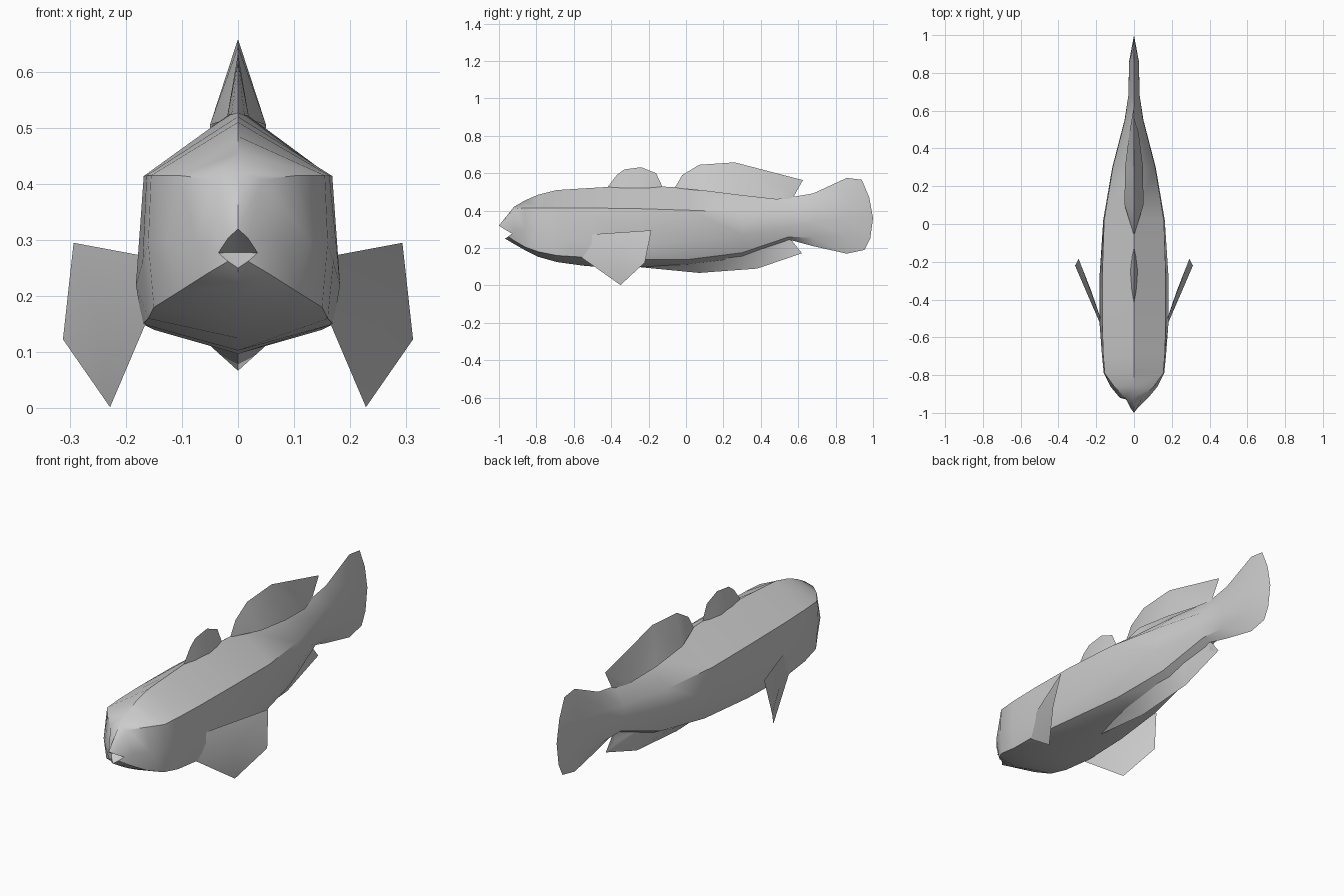
import bpy, bmesh, math
from mathutils import Vector

if "Cube" in bpy.data.objects:
    bpy.data.objects.remove(bpy.data.objects["Cube"])

grey = bpy.data.materials.new("fish_grey")
grey.diffuse_color = (0.6, 0.6, 0.6, 1)
grey.use_nodes = True
grey.node_tree.nodes["Principled BSDF"].inputs["Base Color"].default_value = grey.diffuse_color


def make_object(name, bm, angle=35):
    bmesh.ops.remove_doubles(bm, verts=bm.verts, dist=0.0005)
    bmesh.ops.dissolve_degenerate(bm, dist=0.0001, edges=bm.edges)
    bmesh.ops.recalc_face_normals(bm, faces=bm.faces)
    mesh = bpy.data.meshes.new(name)
    bm.to_mesh(mesh)
    bm.free()
    mesh.materials.append(grey)
    obj = bpy.data.objects.new(name, mesh)
    bpy.context.collection.objects.link(obj)
    bpy.ops.object.select_all(action='DESELECT')
    obj.select_set(True)
    bpy.context.view_layer.objects.active = obj
    bpy.ops.object.shade_smooth_by_angle(angle=math.radians(angle))
    return obj


def section(y, top, shoulder, mid, low, bottom):
    """Half outline of one body slice, from back ridge to belly."""
    return [(0, y, top), (shoulder[0], y, shoulder[1]), (mid[0], y, mid[1]),
            (low[0], y, low[1]), (0, y, bottom)]


# Body slices from lips to tail edge
lips = [(0, -1, 0.32), (0.018, -0.975, 0.303), (0.035, -0.93, 0.277),
        (0.018, -0.95, 0.262), (0, -0.967, 0.25)]
tail_edge = [(0, 0.94, 0.565), (0, 0.98, 0.47), (0, 1, 0.36),
             (0, 0.985, 0.25), (0, 0.955, 0.19)]
slices = [
    lips,
    section(-0.92, 0.42, (0.045, 0.408), (0.075, 0.30), (0.055, 0.24), 0.222),
    section(-0.86, 0.455, (0.105, 0.415), (0.125, 0.30), (0.11, 0.205), 0.188),
    section(-0.79, 0.485, (0.155, 0.415), (0.16, 0.295), (0.15, 0.18), 0.153),
    section(-0.69, 0.51, (0.163, 0.415), (0.17, 0.26), (0.16, 0.16), 0.125),
    section(-0.53, 0.52, (0.168, 0.414), (0.182, 0.22), (0.17, 0.15), 0.103),
    section(-0.27, 0.535, (0.168, 0.411), (0.182, 0.215), (0.15, 0.14), 0.097),
    section(0.02, 0.522, (0.158, 0.402), (0.163, 0.24), (0.115, 0.14), 0.10),
    section(0.30, 0.50, (0.112, 0.392), (0.115, 0.27), (0.075, 0.175), 0.14),
    section(0.55, 0.47, (0.048, 0.39), (0.05, 0.31), (0.035, 0.26), 0.245),
    section(0.68, 0.492, (0.03, 0.405), (0.03, 0.34), (0.028, 0.255), 0.21),
    section(0.86, 0.575, (0.025, 0.43), (0.026, 0.36), (0.022, 0.27), 0.17),
    tail_edge,
]
bm = bmesh.new()
rings = []
for half in slices:
    pts = half + [(-x, y, z) for x, y, z in half[-2:0:-1]]
    rings.append([bm.verts.new(p) for p in pts])
for a, b in zip(rings, rings[1:]):
    for i in range(8):
        j = (i + 1) % 8
        bm.faces.new((a[i], a[j], b[j], b[i]))
# Open mouth recess
throat = bm.verts.new((0, -0.92, 0.278))
for i in range(8):
    bm.faces.new((rings[0][i], rings[0][(i + 1) % 8], throat))
# Close the tail edge where both sides meet
make_object("body", bm, 40)


def fin(name, outline, base, width):
    """Upright fin: thin outer edge swelling to a wide base on the midline."""
    bm = bmesh.new()
    edge = [bm.verts.new((0, y, z)) for y, z in outline]
    for s in (1, -1):
        root = [edge[0]] + [bm.verts.new((s * w * width, y, z))
                            for y, z, w in base] + [edge[-1]]
        bm.faces.new(edge + root[-2:0:-1])
    bmesh.ops.triangulate(bm, faces=bm.faces)
    make_object(name, bm, 30)


fin("front_dorsal_fin",
    [(-0.42, 0.525), (-0.37, 0.59), (-0.33, 0.62), (-0.24, 0.632),
     (-0.16, 0.60), (-0.125, 0.525)],
    [(-0.35, 0.52, 0.6), (-0.25, 0.515, 1), (-0.18, 0.515, 0.6)], 0.02)
fin("rear_dorsal_fin",
    [(-0.06, 0.522), (-0.02, 0.59), (0.07, 0.645), (0.26, 0.658),
     (0.625, 0.563), (0.56, 0.505), (0.57, 0.465)],
    [(0.1, 0.505, 1), (0.3, 0.48, 0.95), (0.48, 0.46, 0.5)], 0.05)
fin("anal_fin",
    [(-0.27, 0.1), (0.07, 0.067), (0.38, 0.09), (0.62, 0.172),
     (0.555, 0.20), (0.55, 0.26)],
    [(0.0, 0.112, 1), (0.2, 0.138, 1), (0.4, 0.21, 0.6)], 0.05)

# Side fins: double-sided plates with a swollen centre
for s, side in ((1, "right"), (-1, "left")):
    bm = bmesh.new()
    outline = [(0.170, -0.52, 0.272), (0.293, -0.185, 0.295),
               (0.312, -0.22, 0.123), (0.228, -0.35, 0.002),
               (0.165, -0.56, 0.15)]
    rim = [bm.verts.new((s * x, y, z)) for x, y, z in outline]
    centre = Vector((0.238, -0.36, 0.175))
    for off in (0.012, -0.012):
        c = centre + Vector((off, -off * 0.4, 0))
        v = bm.verts.new((s * c.x, c.y, c.z))
        for i in range(5):
            bm.faces.new((rim[i], rim[(i + 1) % 5], v))
    make_object(side + "_pectoral_fin", bm, 30)
